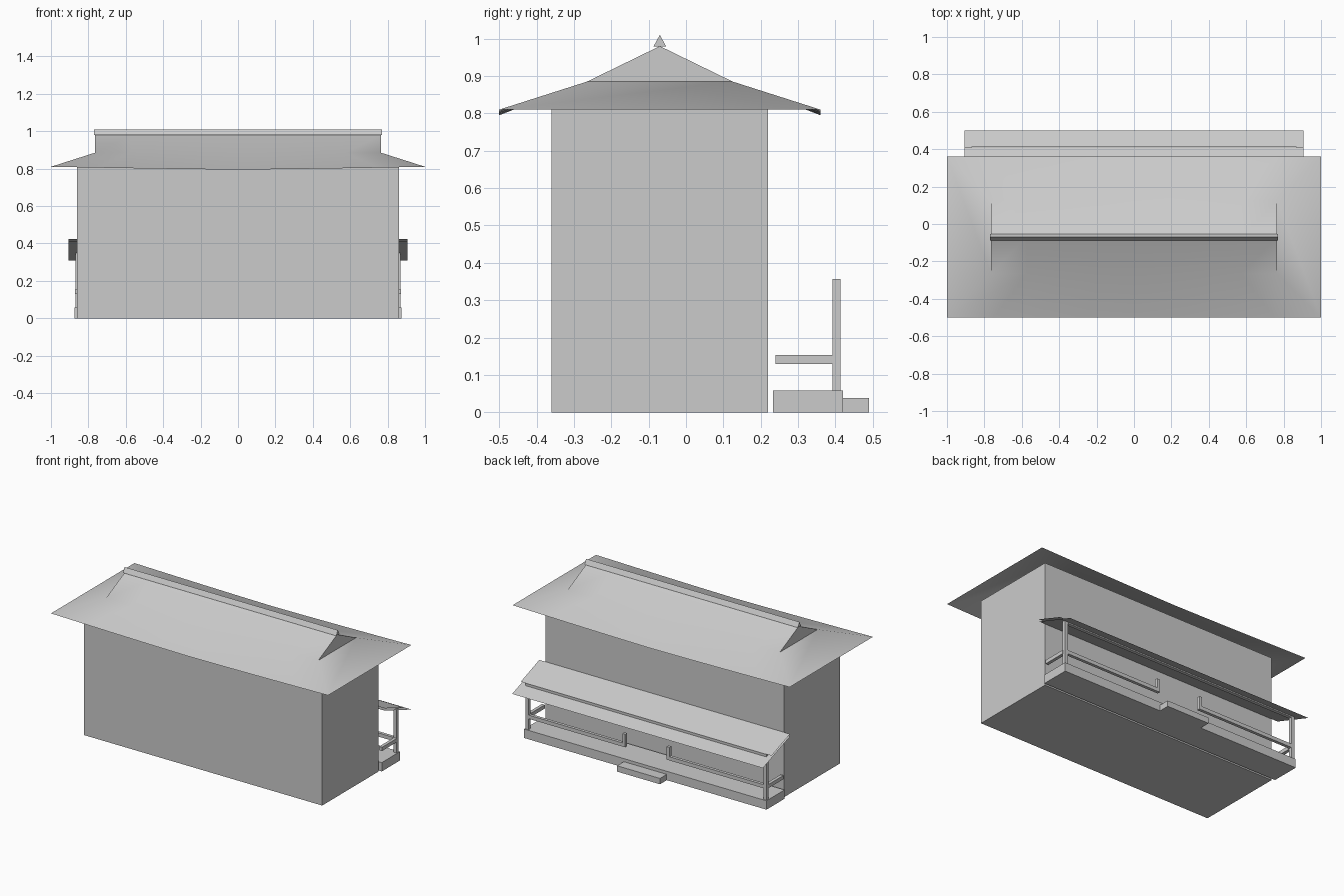
import bpy, math

if "Cube" in bpy.data.objects:
    bpy.data.objects.remove(bpy.data.objects["Cube"])

CY = -0.07  # roof centre line in y


def mesh_obj(name, verts, faces):
    me = bpy.data.meshes.new(name)
    me.from_pydata(verts, [], faces)
    me.update()
    ob = bpy.data.objects.new(name, me)
    bpy.context.collection.objects.link(ob)
    return ob


def box(name, x0, x1, y0, y1, z0, z1):
    v = [(x, y, z) for x in (x0, x1) for y in (y0, y1) for z in (z0, z1)]
    f = [(0, 1, 3, 2), (4, 6, 7, 5), (0, 4, 5, 1), (2, 3, 7, 6), (0, 2, 6, 4), (1, 5, 7, 3)]
    return mesh_obj(name, v, f)


def sheet(name, half, y0, z0, y1, z1):
    v = [(-half, y0, z0), (half, y0, z0), (half, y1, z1), (-half, y1, z1)]
    return mesh_obj(name, v, [(0, 1, 2, 3)])


# Main hall
box("hall_walls", -0.86, 0.86, -0.36, 0.22, 0, 0.82)

# Hip-and-gable roof: sagging long eaves, break line, ridge
N = 8
verts, faces = [], []
for s in (-1, 1):
    start = len(verts)
    for i in range(N + 1):
        t = -1 + 2 * i / N
        sag = 0.015 * (1 - abs(t) ** 1.3)
        verts += [(t, CY + s * 0.43, 0.81 - sag),
                  (0.765 * t, CY + s * 0.195, 0.885),
                  (0.765 * t, CY, 0.98)]
    for i in range(N):
        for r in (0, 1):
            a = start + 3 * i + r
            q = (a, a + 3, a + 4, a + 1)
            faces.append(q if s < 0 else q[::-1])
# End skirts and gable triangles
M = 3 * (N + 1)
for k, flip in ((0, True), (3 * N, False)):
    skirt = (k, M + k, M + k + 1, k + 1)
    gable = (k + 1, M + k + 1, k + 2)
    for f in (skirt, gable):
        faces.append(f[::-1] if flip else f)
roof = mesh_obj("main_roof", verts, faces)
bpy.context.view_layer.objects.active = roof
roof.select_set(True)
bpy.ops.object.shade_smooth_by_angle(angle=math.radians(35))
roof.select_set(False)

# Ridge cap
pv = [(x, CY + y, z) for x in (-0.77, 0.77) for y, z in ((-0.017, 0.979), (0.017, 0.979), (0, 1.01))]
mesh_obj("ridge_cap", pv, [(0, 2, 1), (3, 4, 5), (0, 1, 4, 3), (1, 2, 5, 4), (2, 0, 3, 5)])

# Veranda floor and step
box("veranda_floor", -0.875, 0.875, 0.233, 0.42, 0, 0.058)
box("veranda_step", -0.155, 0.155, 0.42, 0.49, 0, 0.038)

# Veranda posts, beam and railings
box("veranda_beam", -0.87, 0.87, 0.392, 0.414, 0.333, 0.357)
for s, side in ((-1, "left"), (1, "right")):
    def sbox(name, a, b, *rest):
        lo, hi = sorted((s * a, s * b))
        box(side + "_" + name, lo, hi, *rest)
    sbox("post", 0.848, 0.87, 0.392, 0.414, 0.058, 0.333)
    sbox("side_rail", 0.851, 0.872, 0.24, 0.393, 0.13, 0.154)
    sbox("front_rail", 0.17, 0.848, 0.393, 0.413, 0.13, 0.154)
    sbox("rail_end_post", 0.15, 0.17, 0.393, 0.413, 0.13, 0.215)

# Veranda roof: two overlapping thin sheets
sheet("veranda_roof_upper", 0.905, 0.22, 0.425, 0.41, 0.356)
sheet("veranda_roof_lower", 0.905, 0.22, 0.41, 0.50, 0.31)
